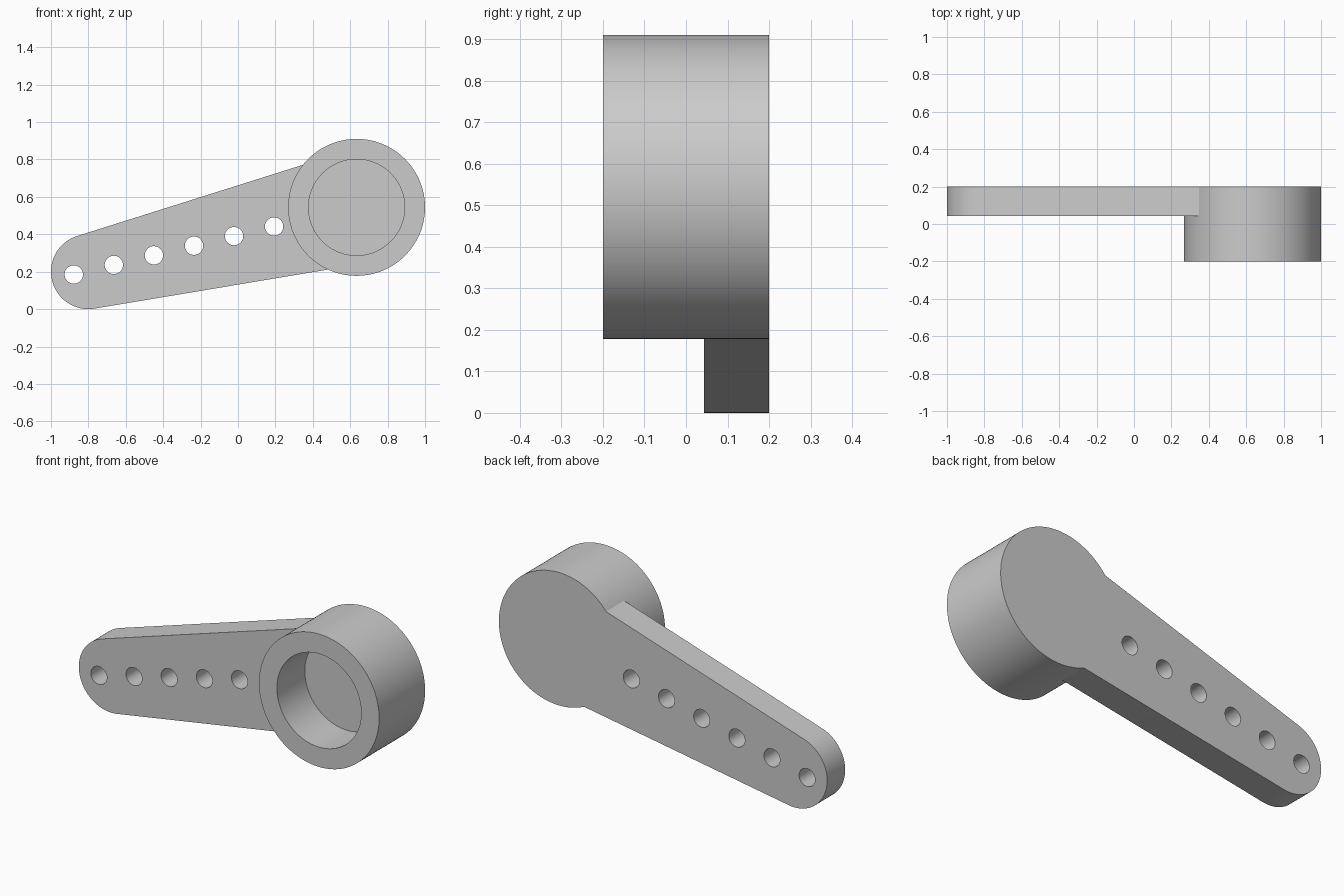
import bpy
import bmesh
from math import sin, cos, pi, atan2, asin, hypot

cube = bpy.data.objects.get("Cube")
if cube:
    bpy.data.objects.remove(cube, do_unlink=True)

grey = bpy.data.materials.new("plain grey")
grey.use_nodes = True
colour = (0.6, 0.6, 0.6, 1)
grey.diffuse_color = colour
grey.node_tree.nodes["Principled BSDF"].inputs["Base Color"].default_value = colour

FRONT, BACK, ARM_FRONT = -0.2, 0.2, 0.043
HUB, HUB_R, BORE_R = (0.634, 0.544), 0.366, 0.257
TIP, TIP_R, ROOT_R = (-0.8, 0.2), 0.2, 0.303


def arc(centre, radius, start, end, steps):
    """Points on an arc in the XZ plane, both ends included."""
    angles = [start + (end - start) * i / steps for i in range(steps + 1)]
    return [(centre[0] + radius * cos(a), centre[1] + radius * sin(a)) for a in angles]


def prism(name, outline, y0, y1):
    """Extrude an XZ outline from y0 to y1."""
    bm = bmesh.new()
    face = bm.faces.new([bm.verts.new((x, y0, z)) for x, z in outline])
    new = bmesh.ops.extrude_face_region(bm, geom=[face])["geom"]
    moved = [v for v in new if isinstance(v, bmesh.types.BMVert)]
    bmesh.ops.translate(bm, verts=moved, vec=(0, y1 - y0, 0))
    bmesh.ops.recalc_face_normals(bm, faces=bm.faces)
    mesh = bpy.data.meshes.new(name)
    bm.to_mesh(mesh)
    bm.free()
    mesh.materials.append(grey)
    obj = bpy.data.objects.new(name, mesh)
    bpy.context.collection.objects.link(obj)
    return obj


def disc(name, centre, radius, y0, y1, steps):
    return prism(name, arc(centre, radius, 0, 2 * pi, steps)[:-1], y0, y1)


def combine(target, tool, operation):
    """Apply a boolean and discard the tool."""
    mod = target.modifiers.new(operation, "BOOLEAN")
    mod.operation, mod.solver, mod.object = operation, "EXACT", tool
    bpy.context.view_layer.objects.active = target
    bpy.ops.object.modifier_apply(modifier=mod.name)
    bpy.data.objects.remove(tool, do_unlink=True)


# Tapered arm with a round tip, joined flush to the back of the hub
dx, dz = HUB[0] - TIP[0], HUB[1] - TIP[1]
axis = atan2(dz, dx)
side = pi / 2 + asin((ROOT_R - TIP_R) / hypot(dx, dz))
outline = arc(TIP, TIP_R, axis + side, axis + 2 * pi - side, 48)
outline += arc(HUB, ROOT_R, axis - side, axis + side, 1)
lever = disc("lever_with_hub", HUB, HUB_R, FRONT, BACK, 128)
combine(lever, prism("arm", outline, ARM_FRONT, BACK), "UNION")

# Blind bore in the front of the hub
combine(lever, disc("bore", HUB, BORE_R, FRONT - 0.1, ARM_FRONT, 96), "DIFFERENCE")

# Row of through holes along the arm
for i in range(6):
    centre = (-0.878 + 0.2142 * i, 0.185 + 0.0513 * i)
    combine(lever, disc("hole", centre, 0.049, 0, BACK + 0.1, 40), "DIFFERENCE")

bpy.ops.object.select_all(action="DESELECT")
lever.select_set(True)
bpy.context.view_layer.objects.active = lever
bpy.ops.object.shade_smooth_by_angle()
